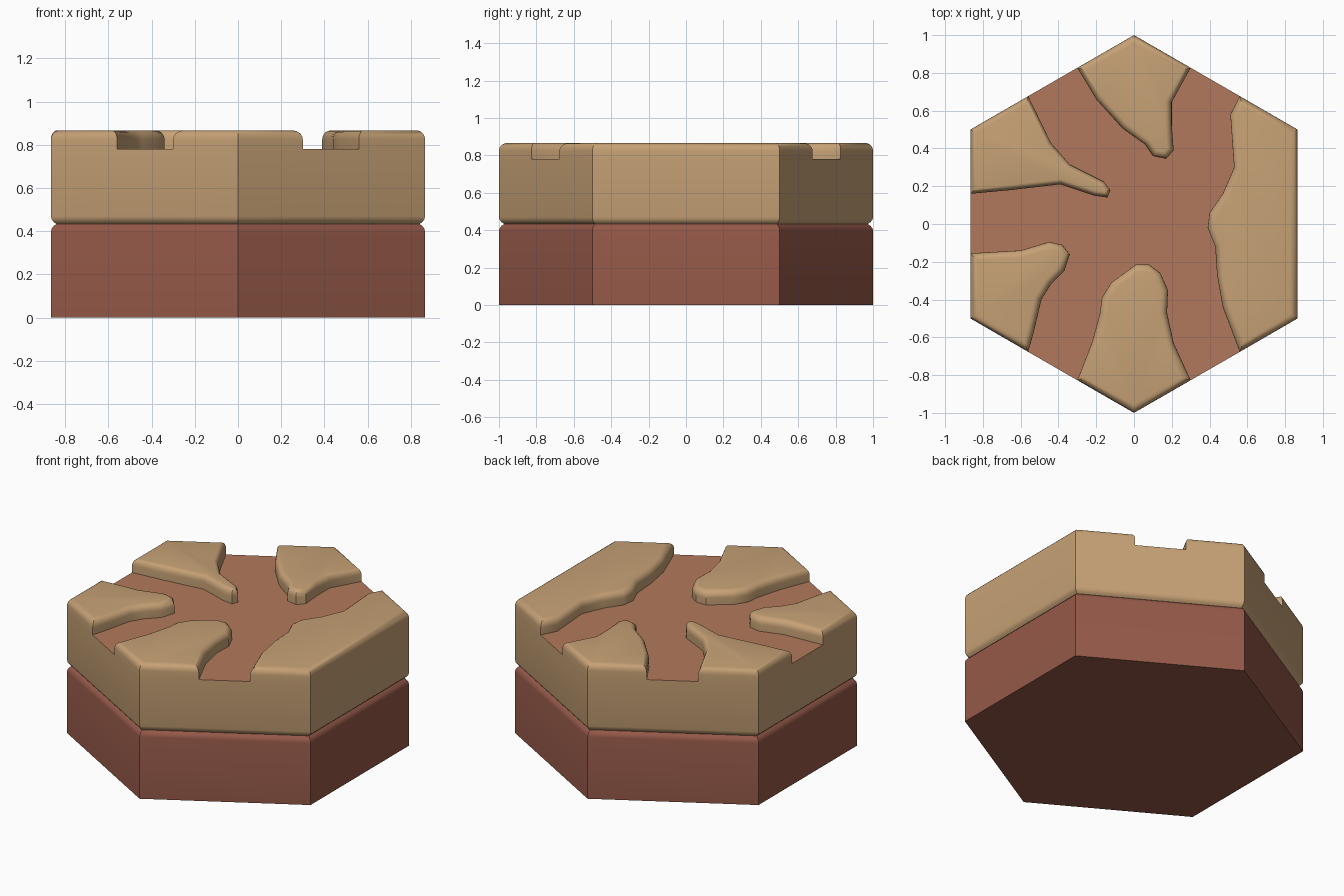
import bpy, bmesh, math
from mathutils import Vector

if "Cube" in bpy.data.objects:
    bpy.data.objects.remove(bpy.data.objects["Cube"])

MID, FLOOR, TOP = 0.433, 0.78, 0.866
CORNERS = [(math.sin(math.radians(60 * i)), math.cos(math.radians(60 * i))) for i in range(6)]

# Raised islands, counter-clockwise: points on the hexagon border, then the inner edge, then top inset
ISLANDS = [
    ([(.30, .827), (0, 1), (-.30, .827)],
     [(-.20, .66), (-.06, .505), (.06, .42), (.10, .36), (.17, .345), (.21, .39), (.20, .52), (.20, .645)], .035),
    ([(-.56, .677), (-.866, .5), (-.866, .16)],
     [(-.65, .18), (-.39, .21), (-.21, .15), (-.14, .14), (-.125, .18), (-.16, .225), (-.34, .315), (-.44, .43)], .027),
    ([(-.866, -.155), (-.866, -.5), (-.56, -.677)],
     [(-.53, -.57), (-.49, -.40), (-.44, -.32), (-.37, -.25), (-.34, -.16), (-.38, -.11), (-.45, -.095), (-.60, -.14)], .038),
    ([(-.30, -.827), (0, -1), (.30, -.827)],
     [(.21, -.63), (.175, -.47), (.18, -.35), (.14, -.26), (.08, -.215), (.01, -.215), (-.12, -.31),
      (-.17, -.39), (-.18, -.47), (-.22, -.62)], .038),
    ([(.56, -.677), (.866, -.5), (.866, .5), (.56, .677)],
     [(.51, .58), (.53, .30), (.47, .16), (.40, .06), (.39, -.02), (.43, -.12), (.44, -.27), (.47, -.44)], .038),
]


def material(name, color):
    m = bpy.data.materials.new(name)
    m.diffuse_color = (*color, 1)
    m.use_nodes = True
    m.node_tree.nodes["Principled BSDF"].inputs["Base Color"].default_value = m.diffuse_color
    return m


def inset(points, d):
    """Mitred inward offset of a counter-clockwise outline."""
    out = []
    n = len(points)
    for i in range(n):
        a, b, c = (Vector(points[(i + k) % n]) for k in (-1, 0, 1))
        u, v = (b - a).normalized(), (c - b).normalized()
        n1, n2 = Vector((-u.y, u.x)), Vector((-v.y, v.x))
        out.append(tuple(b + (n1 + n2) * d / (1 + n1.dot(n2))))
    return out


def loft(bm, rings):
    """Skin a list of (points, z) rings; returns the vertex rings."""
    vs = [[bm.verts.new((x, y, z)) for x, y in pts] for pts, z in rings]
    for lo, hi in zip(vs, vs[1:]):
        for i in range(len(lo)):
            j = (i + 1) % len(lo)
            bm.faces.new((lo[i], lo[j], hi[j], hi[i]))
    return vs


def scaled(points, s):
    return [(x * s, y * s) for x, y in points]


def finish(bm, name, mats):
    bmesh.ops.remove_doubles(bm, verts=bm.verts, dist=1e-5)
    me = bpy.data.meshes.new(name)
    bm.to_mesh(me)
    bm.free()
    ob = bpy.data.objects.new(name, me)
    bpy.context.collection.objects.link(ob)
    for m in mats:
        me.materials.append(m)
    bpy.ops.object.select_all(action='DESELECT')
    ob.select_set(True)
    bpy.context.view_layer.objects.active = ob
    bpy.ops.object.shade_smooth_by_angle(angle=math.radians(35))


sand = material("sand", (.57, .36, .18))
dirt = material("dirt_path", (.45, .19, .107))
earth = material("earth", (.30, .10, .065))

# Seam rounding shared by both slabs: (scale, distance from the seam)
SEAM = [(.972, 0), (.986, .010), (.996, .021), (1, .036)]

# Lower slab
bm = bmesh.new()
outline = CORNERS[::-1]
rings = loft(bm, [(outline, 0)] + [(scaled(outline, s), MID - h) for s, h in SEAM[::-1]])
bm.faces.new(rings[0][::-1])
bm.faces.new(rings[-1])
finish(bm, "lower_slab", [earth])

# Upper slab sides
bm = bmesh.new()
border = [p for edge, _, _ in ISLANDS for p in edge]
rings = loft(bm, [(scaled(border, s), MID + h) for s, h in SEAM] + [(border, FLOOR)])
bm.faces.new(rings[0][::-1])

# Sunken path floor between the islands
path = [p for edge, inner, _ in ISLANDS for p in [edge[0]] + inner[::-1] + [edge[-1]]]
bm.faces.new([bm.verts.new((x, y, FLOOR)) for x, y in path]).material_index = 1

# Islands with rounded top edges
for edge, inner, d in ISLANDS:
    pts = edge + inner
    levels = [(pts, FLOOR)]
    for k in range(6):
        a = math.radians(18 * k)
        levels.append((inset(pts, d * (1 - math.cos(a))), TOP - .042 * (1 - math.sin(a))))
    bm.faces.new(loft(bm, levels)[-1])
finish(bm, "upper_slab_with_paths", [sand, dirt])
